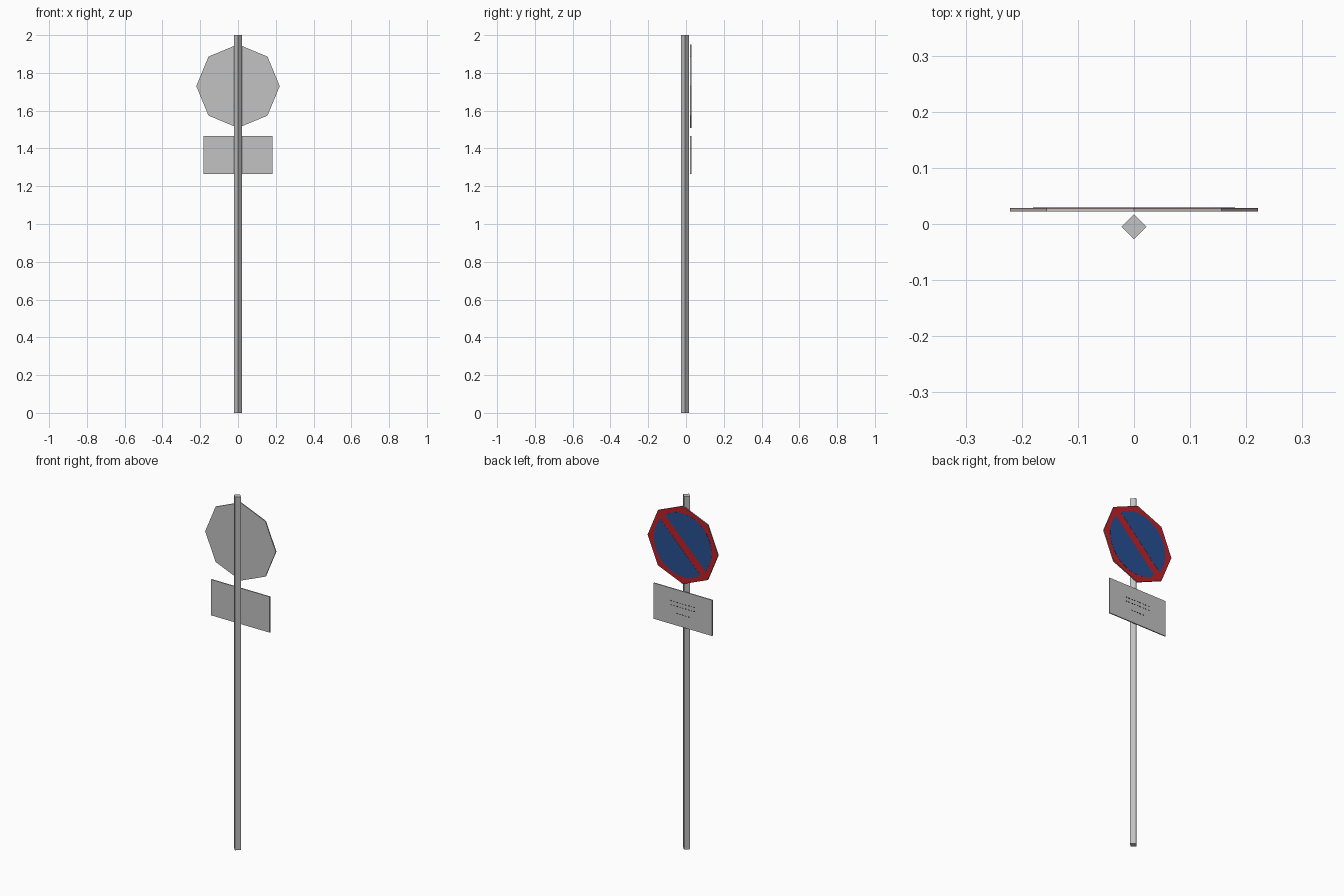
import bpy, bmesh
from math import cos, sin, pi, acos

cube = bpy.data.objects.get("Cube")
if cube:
    bpy.data.objects.remove(cube)


def material(name, rgb):
    m = bpy.data.materials.new(name)
    m.use_nodes = True
    m.diffuse_color = (*rgb, 1)
    m.node_tree.nodes["Principled BSDF"].inputs["Base Color"].default_value = (*rgb, 1)
    return m


GREY = material("galvanised grey", (0.54, 0.54, 0.54))
RED = material("sign red", (0.50, 0.016, 0.022))
BLUE = material("sign blue", (0.02, 0.08, 0.29))
BLACK = material("mark black", (0.01, 0.01, 0.01))


def prism(name, outlines, start, depth, mat, axis="Y"):
    """Extrude closed 2D outlines along Y (outline in XZ) or Z (outline in XY)."""
    bm = bmesh.new()
    for outline in outlines:
        pts = [(a, start, b) if axis == "Y" else (a, b, start) for a, b in outline]
        face = bm.faces.new([bm.verts.new(p) for p in pts])
        top = bmesh.ops.extrude_face_region(bm, geom=[face])["geom"]
        offset = (0, depth, 0) if axis == "Y" else (0, 0, depth)
        bmesh.ops.translate(bm, vec=offset,
                            verts=[g for g in top if isinstance(g, bmesh.types.BMVert)])
    bmesh.ops.recalc_face_normals(bm, faces=bm.faces)
    mesh = bpy.data.meshes.new(name)
    bm.to_mesh(mesh)
    bm.free()
    mesh.materials.append(mat)
    obj = bpy.data.objects.new(name, mesh)
    bpy.context.collection.objects.link(obj)
    return obj


def arc(cx, cz, r, a0, a1, n):
    return [(cx + r * cos(a0 + (a1 - a0) * i / n),
             cz + r * sin(a0 + (a1 - a0) * i / n)) for i in range(n + 1)]


def ring(cx, cz, r, n):
    return arc(cx, cz, r, 0, 2 * pi, n)[:-1]


def rect(cx, cz, w, h):
    return [(cx + sx * w / 2, cz + sz * h / 2)
            for sx, sz in ((-1, -1), (1, -1), (1, 1), (-1, 1))]


SIGN_Z, SIGN_R, BACK, THICK = 1.73, 0.221, 0.022, 0.006
FACE = BACK + THICK

# Square post standing on its corner
prism("post", [ring(0, -0.005, 0.022, 4)], 0, 2, GREY, "Z")

# Octagonal sign: grey panel with a red printed face
prism("sign_panel", [ring(0, SIGN_Z, SIGN_R, 8)], BACK, THICK, GREY)
prism("sign_red_face", [ring(0, SIGN_Z, SIGN_R, 8)], FACE, 0.0004, RED)

# Two blue circle segments, leaving the diagonal red bar between them
half_angle = acos(0.022 / 0.18)
segments = [arc(0, SIGN_Z, 0.18, mid - half_angle, mid + half_angle, 24)
            for mid in (-pi / 4, 3 * pi / 4)]
prism("sign_blue_segments", segments, FACE + 0.0004, 0.0006, BLUE)

# Rectangular plate below, with rows of fine printed dashes
PLATE_Z = 1.365
prism("lower_plate", [rect(0, PLATE_Z, 0.367, 0.203)], BACK, THICK, GREY)
dashes = [rect((i - (n - 1) / 2) * 0.018, PLATE_Z + dz, 0.008, 0.004)
          for n, dz in ((9, 0.03), (9, 0.007), (5, -0.033)) for i in range(n)]
prism("plate_dashes", dashes, FACE, 0.0006, BLACK)
